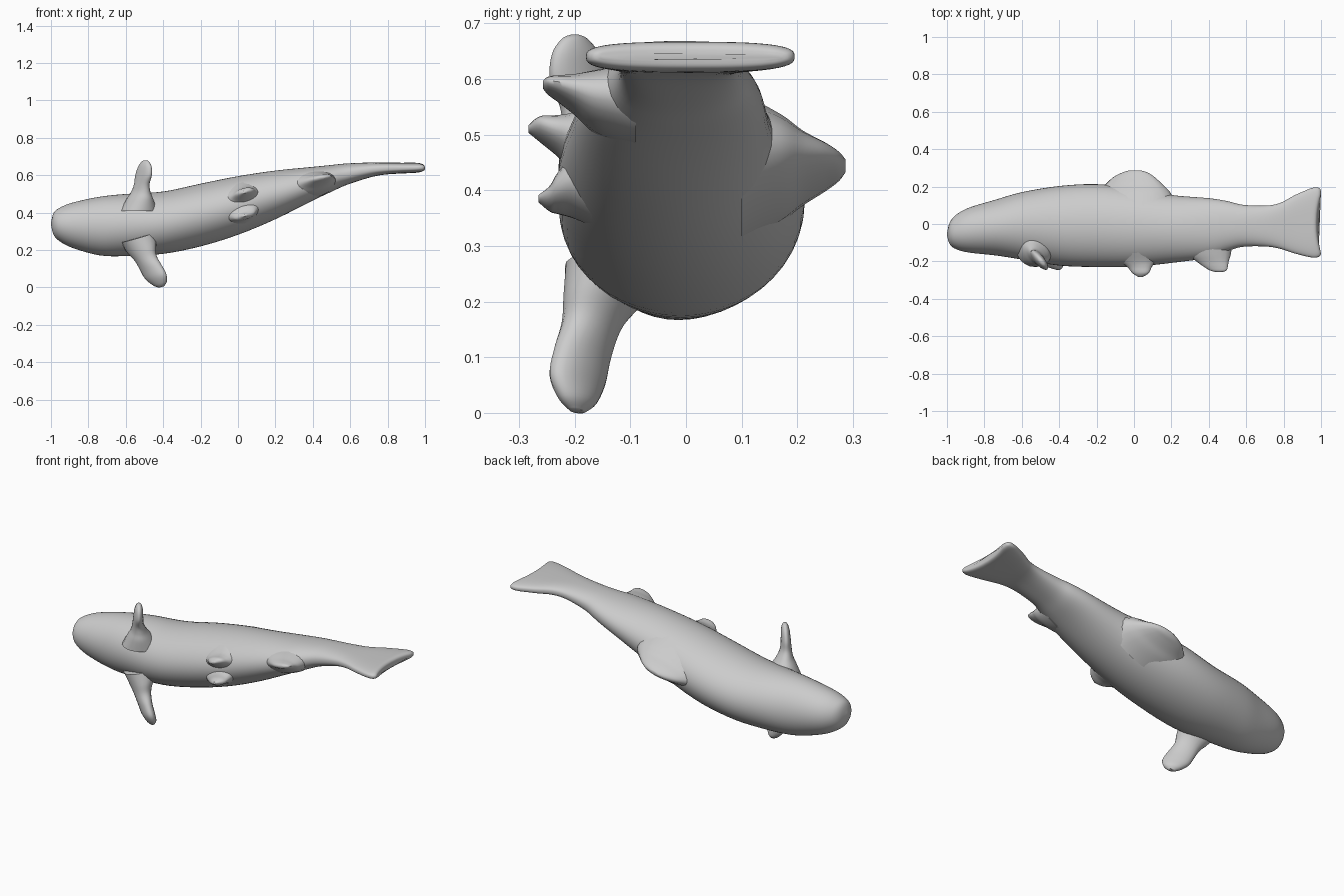
import bpy, bmesh, math
from mathutils import Vector

cube = bpy.data.objects.get("Cube")
if cube:
    bpy.data.objects.remove(cube, do_unlink=True)

skin = bpy.data.materials.new("light grey")
skin.use_nodes = True
skin.diffuse_color = (0.6, 0.6, 0.6, 1)
bsdf = next(n for n in skin.node_tree.nodes if n.type == 'BSDF_PRINCIPLED')
bsdf.inputs["Base Color"].default_value = (0.6, 0.6, 0.6, 1)


def spline(rows, steps):
    """Catmull-Rom interpolation of equally long rows of numbers."""
    out = []
    for i in range(len(rows) - 1):
        p0, p1 = rows[max(i - 1, 0)], rows[i]
        p2, p3 = rows[i + 1], rows[min(i + 2, len(rows) - 1)]
        for s in range(steps):
            t = s / steps
            out.append([0.5 * (2 * b + (c - a) * t + (2 * a - 5 * b + 4 * c - d) * t * t
                               + (3 * b - a - 3 * c + d) * t ** 3)
                        for a, b, c, d in zip(p0, p1, p2, p3)])
    out.append(list(rows[-1]))
    return out


def loft(name, rings):
    """Skin a list of closed rings of points and cap both ends."""
    bm = bmesh.new()
    loops = [[bm.verts.new(p) for p in ring] for ring in rings]
    n = len(loops[0])
    for a, b in zip(loops, loops[1:]):
        for i in range(n):
            j = (i + 1) % n
            bm.faces.new((a[i], a[j], b[j], b[i]))
    bm.faces.new(loops[0])
    bm.faces.new(loops[-1])
    bmesh.ops.recalc_face_normals(bm, faces=bm.faces)
    mesh = bpy.data.meshes.new(name)
    bm.to_mesh(mesh)
    bm.free()
    mesh.materials.append(skin)
    obj = bpy.data.objects.new(name, mesh)
    bpy.context.collection.objects.link(obj)
    bpy.ops.object.select_all(action='DESELECT')
    obj.select_set(True)
    bpy.context.view_layer.objects.active = obj
    bpy.ops.object.shade_smooth_by_angle(angle=math.radians(50))
    return obj


def fin(name, rows, u, v, sides=20):
    """Rows hold x, y, z, half length along u, half thickness along v."""
    u, v = Vector(u).normalized(), Vector(v).normalized()
    rings = []
    for x, y, z, a, b in spline(rows, 5):
        a, b = max(a, 0.001), max(b, 0.001)
        rings.append([Vector((x, y, z)) + u * a * math.cos(t) + v * b * math.sin(t)
                      for t in (2 * math.pi * i / sides for i in range(sides))])
    return loft(name, rings)


# Body and tail fluke: x, bottom z, top z, belly y, back y, squareness
body_rows = [
    (-1.0, .335, .345, -.06, -.05, 2), (-.985, .280, .400, -.108, .008, 2),
    (-.95, .245, .428, -.135, .050, 2), (-.88, .210, .455, -.153, .088, 2),
    (-.74, .172, .485, -.168, .130, 2), (-.60, .168, .500, -.190, .170, 2),
    (-.40, .180, .513, -.222, .203, 2), (-.20, .220, .555, -.230, .213, 2),
    (0.0, .282, .595, -.228, .192, 2), (.20, .365, .625, -.208, .155, 2),
    (.40, .465, .645, -.180, .138, 2.1), (.50, .512, .655, -.145, .122, 2.2),
    (.58, .548, .663, -.122, .103, 2.3), (.70, .587, .668, -.120, .098, 2.5),
    (.78, .603, .668, -.132, .112, 2.8), (.86, .609, .667, -.158, .155, 3),
    (.93, .612, .667, -.178, .190, 3), (.962, .615, .666, -.178, .195, 3),
    (.975, .622, .658, -.168, .186, 3), (.978, .634, .646, -.155, .172, 3)]
rings = []
SIDES = 48
for x, z0, z1, y0, y1, n in spline(body_rows, 4):
    ring = []
    for i in range(SIDES):
        t = 2 * math.pi * i / SIDES
        c, s = math.cos(t), math.sin(t)
        y = (y0 + y1) / 2 + (y1 - y0) / 2 * math.copysign(abs(c) ** (2 / n), c)
        z = (z0 + z1) / 2 + (z1 - z0) / 2 * math.copysign(abs(s) ** (2 / n), s)
        # the tail's trailing edge is notched in the middle
        notch = max(0, (x - .85) / .13) * min(.022, .9 * y * y)
        ring.append((x + notch, y, z))
    rings.append(ring)
loft("body_and_tail", rings)

# Dorsal fin with a wide flared root
fin("dorsal_fin", [
    (.00, .10, .440, .24, .125), (.00, .17, .440, .20, .085),
    (.00, .21, .440, .16, .055), (.00, .25, .442, .115, .034),
    (.005, .275, .443, .07, .020), (.005, .287, .444, .03, .008)],
    (1, 0, .27), (-.27, 0, 1))

# Pectoral fins, one on each flank
fin("upper_pectoral_fin", [
    (-.53, -.13, .41, .10, .10), (-.525, -.15, .47, .085, .065),
    (-.52, -.165, .51, .066, .042), (-.515, -.18, .55, .055, .030),
    (-.505, -.192, .60, .064, .026), (-.498, -.198, .645, .052, .022),
    (-.495, -.20, .672, .028, .014), (-.495, -.20, .68, .008, .005)],
    (.8, -1, 0), (1, .8, 0))
fin("lower_pectoral_fin", [
    (-.53, -.12, .27, .10, .10), (-.515, -.145, .21, .088, .068),
    (-.495, -.168, .16, .068, .046), (-.468, -.185, .11, .070, .036),
    (-.44, -.195, .06, .070, .032), (-.418, -.195, .022, .046, .024),
    (-.41, -.195, .003, .018, .010)],
    (1, -.85, .25), (.85, 1, .3))

# Pair of small pelvic fins under the belly
for name, dz, ztip, ytip in (("upper_pelvic_fin", .485, .51, -.283),
                             ("lower_pelvic_fin", .405, .385, -.265)):
    fin(name, [
        (.01, -.15, dz, .12, .075), (.02, -.20, dz, .095, .052),
        (.03, -.23, (dz + ztip) / 2, .068, .034),
        (.035, ytip + .02, ztip, .045, .020), (.035, ytip, ztip, .012, .006)],
        (1, 0, .3), (-.3, 0, 1))

# Anal fin near the tail
fin("anal_fin", [
    (.38, -.09, .550, .15, .075), (.40, -.16, .558, .12, .055),
    (.42, -.20, .572, .088, .034), (.437, -.228, .582, .066, .022),
    (.45, -.248, .588, .045, .014), (.455, -.257, .590, .018, .006)],
    (1, 0, .2), (-.2, 0, 1))
